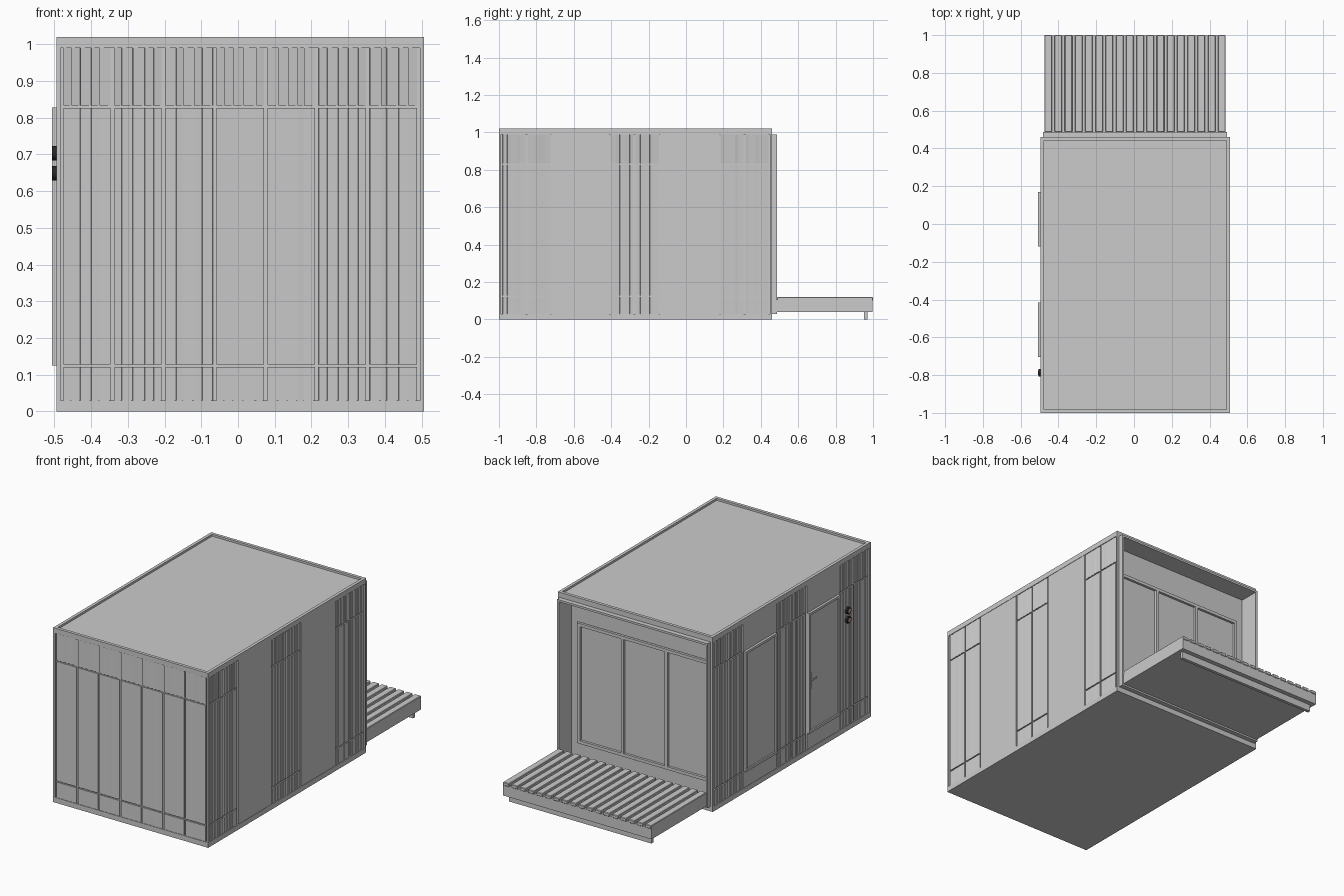
import bpy, bmesh, math, random
from mathutils import Matrix, Vector

if "Cube" in bpy.data.objects:
    bpy.data.objects.remove(bpy.data.objects["Cube"])

random.seed(4)
X0, X1, Y0, Y1 = -0.495, 0.507, -1.0, 0.46    # outer frame footprint
CX = (X0 + X1) / 2
IN = 0.010                                    # wall core sits this far inside the frame


def add_box(bm, x0, x1, y0, y1, z0, z1):
    m = Matrix.Translation(((x0 + x1) / 2, (y0 + y1) / 2, (z0 + z1) / 2))
    m = m @ Matrix.Diagonal((x1 - x0, y1 - y0, z1 - z0, 1))
    bmesh.ops.create_cube(bm, size=1, matrix=m)


def finish(name, bm):
    bmesh.ops.recalc_face_normals(bm, faces=bm.faces)
    me = bpy.data.meshes.new(name)
    bm.to_mesh(me)
    bm.free()
    ob = bpy.data.objects.new(name, me)
    bpy.context.collection.objects.link(ob)
    return ob


def boxes(name, items):
    bm = bmesh.new()
    for b in items:
        add_box(bm, *b)
    return finish(name, bm)


def frame_xy(x0, x1, y0, y1, z0, z1, t):
    """Flat ring of four boxes."""
    return [(x0, x1, y0, y0 + t, z0, z1), (x0, x1, y1 - t, y1, z0, z1),
            (x0, x0 + t, y0 + t, y1 - t, z0, z1), (x1 - t, x1, y0 + t, y1 - t, z0, z1)]


# Body: floor, solid core, side walls running past the recess, roof
boxes("floor_slab", [(X0, X1, Y0, Y1, 0, 0.03)])
boxes("cabin_core", [(X0 + IN, X1 - IN, Y0 + IN, 0.36, 0.03, 0.995)])
boxes("recess_side_walls", [(X0 + IN, X0 + 0.02, 0.36, Y1, 0.03, 0.99),
                            (X1 - 0.02, X1 - IN, 0.36, Y1, 0.03, 0.99)])
boxes("roof_deck", [(X0 + 0.01, X1 - 0.01, Y0 + 0.01, Y1 - 0.01, 0.99, 1.008)])
boxes("roof_rim", frame_xy(X0, X1, Y0, Y1, 0.99, 1.02, 0.018))
boxes("corner_posts", [(x, x + 0.011, y, y + 0.011, 0.03, 0.99)
                       for x in (X0, X1 - 0.011) for y in (Y0, Y1 - 0.011)])

# Lining sleeve around the recessed back, slightly proud of the frame
LX0, LX1 = X0 + 0.014, X1 - 0.014
boxes("recess_lining", [(LX0, LX0 + 0.012, 0.36, 0.487, 0.03, 0.99),
                        (LX1 - 0.012, LX1, 0.36, 0.487, 0.03, 0.99),
                        (LX0, LX1, 0.36, 0.487, 0.978, 0.99),
                        (LX0, LX1, 0.36, 0.487, 0.03, 0.042)])


# Cladding: columns of uneven, slightly tilted planks in three rows
def add_profile(bm, pts, z0, z1):
    lo = [bm.verts.new((u, -d, z0)) for u, d in pts]
    hi = [bm.verts.new((u, -d, z1)) for u, d in pts]
    n = len(pts)
    bm.faces.new(lo)
    bm.faces.new(hi)
    for i in range(n):
        j = (i + 1) % n
        bm.faces.new((lo[i], lo[j], hi[j], hi[i]))


ROWS = [(0.03, 0.121), (0.128, 0.826), (0.833, 0.99)]


def add_column(bm, a, b):
    cuts = [0.0] + sorted(k / 5 + random.uniform(-0.05, 0.05) for k in (1, 2, 3, 4)) + [1.0]
    us = [a + (b - a) * c for c in cuts]
    for row, (z0, z1) in enumerate(ROWS):
        low = 0.003 if row == 2 else 0.0055
        pts = [(a, 0)]
        for i in range(5):
            pts += [(us[i] + 0.0003, 0.008), (us[i + 1] - 0.0003, low)]
        add_profile(bm, pts + [(b, 0)], z0, z1)


def cladding(name, groups, flats, loc, angle):
    bm = bmesh.new()
    for a, b, n in groups:
        w = (b - a) / n
        for i in range(n):
            add_column(bm, a + i * w + 0.005, a + (i + 1) * w - 0.005)
    for a, b in flats:
        add_box(bm, a + 0.002, b - 0.002, -0.008, 0, 0.03, 0.99)
    ob = finish(name, bm)
    ob.location = loc
    ob.rotation_euler.z = angle


cladding("front_cladding", [(-0.481, 0.493, 7)], [], (0, Y0 + IN, 0), 0)
groups = [(-0.985, -0.72, 2), (-0.41, -0.14, 2), (0.18, 0.447, 2)]
flats = [(-0.72, -0.41), (-0.14, 0.18)]
cladding("right_cladding", groups, flats, (X1 - IN, 0, 0), math.pi / 2)
cladding("left_cladding", [(-b, -a, n) for a, b, n in groups],
         [(-b, -a) for a, b in flats], (X0 + IN, 0, 0), -math.pi / 2)


# Left side window and door: raised frame with a set-back pane
def side_opening(name, y0, y1, z0=0.125, z1=0.828, t=0.014):
    x0, x1 = -0.507, X0 + 0.005
    boxes(name + "_frame", [(x0, x1, y0, y0 + t, z0, z1), (x0, x1, y1 - t, y1, z0, z1),
                            (x0, x1, y0 + t, y1 - t, z0, z0 + t),
                            (x0, x1, y0 + t, y1 - t, z1 - t, z1)])
    boxes(name + "_panel", [(-0.499, x1, y0 + t, y1 - t, z0 + t, z1 - t)])


side_opening("side_window", -0.12, 0.17)
side_opening("side_door", -0.705, -0.415)
boxes("door_handle", [(-0.502, -0.498, -0.452, -0.442, 0.38, 0.47),
                      (-0.507, -0.502, -0.485, -0.443, 0.425, 0.433)])

# Back facade: three-pane glazed window with header line
wx0, wx1, wz0, wz1, t = -0.427, 0.439, 0.122, 0.825, 0.018
ya, yb = 0.36, 0.378
bars = [(wx0, wx1, ya, yb, wz0, wz0 + t), (wx0, wx1, ya, yb, wz1 - t, wz1)]
for i in range(4):
    x = wx0 + (wx1 - wx0 - t) * i / 3
    bars.append((x, x + t, ya, yb, wz0 + t, wz1 - t))
boxes("back_window_frame", bars)
boxes("back_window_glass", [(wx0 + t, wx1 - t, ya, 0.364, wz0 + t, wz1 - t)])
boxes("back_wall_surround", [(LX0 + 0.012, wx0 - 0.004, ya, 0.371, 0.042, 0.978),
                             (wx1 + 0.004, LX1 - 0.012, ya, 0.371, 0.042, 0.978),
                             (wx0 - 0.004, wx1 + 0.004, ya, 0.371, wz1 + 0.004, 0.978),
                             (wx0 - 0.004, wx1 + 0.004, ya, 0.371, 0.042, wz0 - 0.004)])

# Porch deck: base, slats running outward, support rail under the outer edge
DX0, DX1 = -0.475, 0.485
boxes("deck_base", [(DX0, DX1, 0.485, 0.997, 0.04, 0.105)])
n, gap = 18, 0.014
pitch = (DX1 - DX0 + gap) / n
slats = boxes("deck_slats", [(DX0 + i * pitch, DX0 + (i + 1) * pitch - gap, 0.487, 1.0, 0.1, 0.12)
                             for i in range(n)])
bev = slats.modifiers.new("soft_edges", 'BEVEL')
bev.width = 0.003
bev.segments = 1
boxes("deck_support_rail", [(-0.455, 0.465, 0.952, 0.97, 0, 0.04)])


# Two round wall lamps beside the door
def disc(name, r, x0, x1, z, color):
    bm = bmesh.new()
    m = Matrix.Translation(((x0 + x1) / 2, -0.787, z)) @ Matrix.Rotation(math.pi / 2, 4, 'Y')
    bmesh.ops.create_cone(bm, cap_ends=True, segments=32, radius1=r, radius2=r,
                          depth=x1 - x0, matrix=m)
    ob = finish(name, bm)
    mat = bpy.data.materials.new(name + "_color")
    mat.diffuse_color = color
    mat.use_nodes = True
    mat.node_tree.nodes["Principled BSDF"].inputs["Base Color"].default_value = mat.diffuse_color
    ob.data.materials.append(mat)


for label, z in (("upper", 0.703), ("lower", 0.649)):
    disc(label + "_lamp_housing", 0.02, -0.506, -0.487, z, (0.02, 0.02, 0.02, 1))
    disc(label + "_lamp_lens", 0.012, -0.507, -0.5, z, (0.55, 0.36, 0.28, 1))
